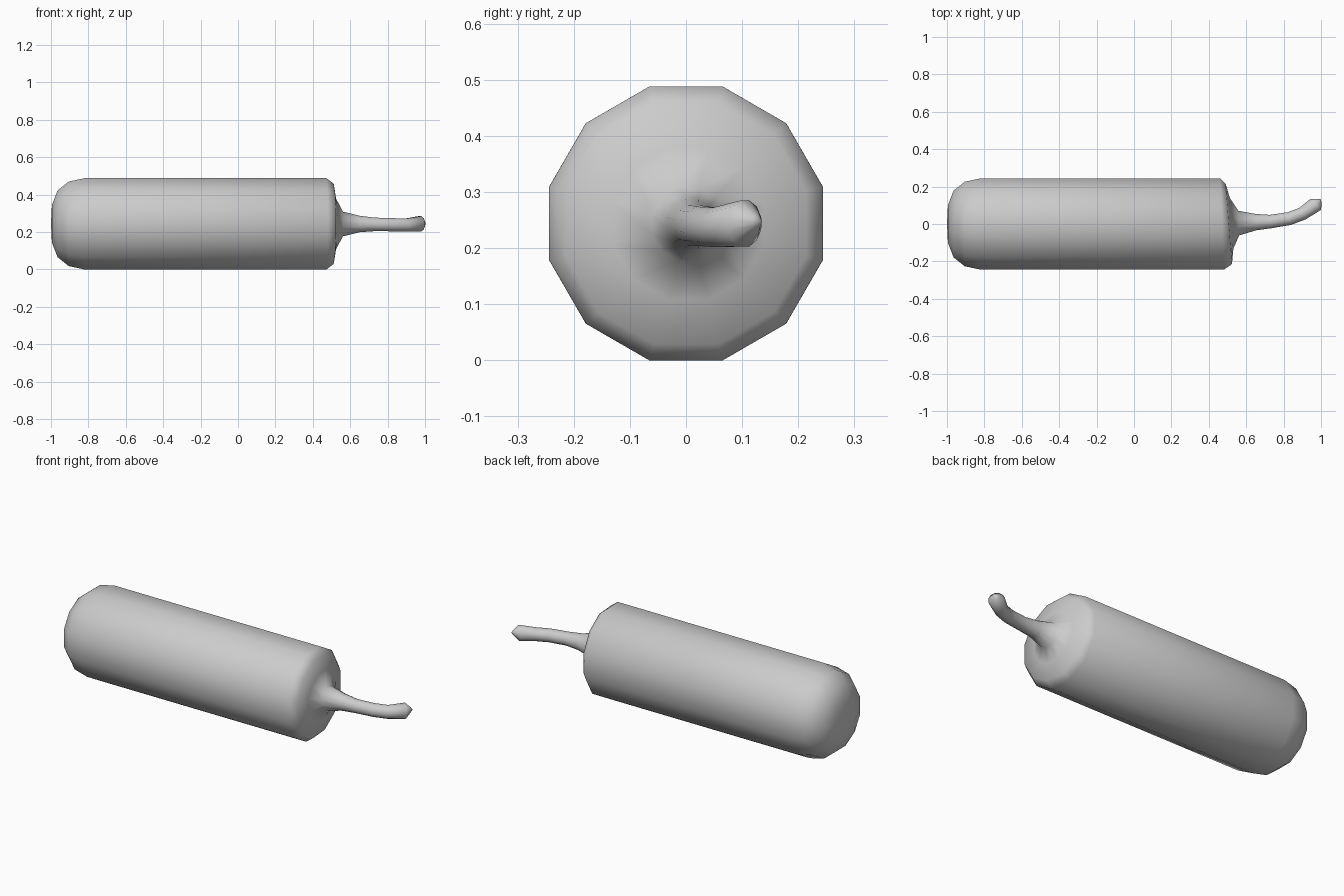
import bpy, bmesh, math
from mathutils import Vector

if "Cube" in bpy.data.objects:
    bpy.data.objects.remove(bpy.data.objects["Cube"])

SIDES = 12
FLAT = math.cos(math.pi / SIDES)   # radii below are measured to the flats
ZC = 0.244

# Rings: x, y, z of centre, radius, yaw of the ring normal in degrees
rings = [
    # rounded closed end
    (-0.995, 0, ZC, 0.10, 0), (-0.965, 0, ZC, 0.178, 0),
    (-0.905, 0, ZC, 0.226, 0), (-0.82, 0, ZC, 0.244, 0),
    # long barrel and shoulder
    (0.47, 0, ZC, 0.244, 2.5), (0.507, 0, ZC, 0.215, 4.5),
    (0.522, 0.004, ZC, 0.135, 4),
    # neck flaring into the bent stem
    (0.56, 0.005, 0.243, 0.066, 2), (0.65, 0.010, 0.243, 0.044, 3),
    (0.73, 0.013, 0.241, 0.036, 6), (0.83, 0.029, 0.239, 0.035, 15),
    (0.90, 0.055, 0.237, 0.035, 28),
    # knobbed tip
    (0.972, 0.105, 0.244, 0.041, 45), (0.993, 0.126, 0.248, 0.012, 45),
]

bm = bmesh.new()
loops = []
for x, y, z, r, yaw in rings:
    a = math.radians(yaw)
    side = Vector((-math.sin(a), math.cos(a), 0))
    loop = []
    for k in range(SIDES):
        t = (k + 0.5) * 2 * math.pi / SIDES
        p = Vector((x, y, z)) + (side * math.cos(t) + Vector((0, 0, math.sin(t)))) * (r / FLAT)
        loop.append(bm.verts.new(p))
    loops.append(loop)

for a, b in zip(loops, loops[1:]):
    for k in range(SIDES):
        n = (k + 1) % SIDES
        bm.faces.new((a[k], a[n], b[n], b[k]))

# Close both ends with fans
for loop, apex in ((loops[0], (-1.0, 0, ZC)), (loops[-1], (1.0, 0.132, 0.248))):
    v = bm.verts.new(apex)
    for k in range(SIDES):
        bm.faces.new((loop[k], loop[(k + 1) % SIDES], v))

bmesh.ops.recalc_face_normals(bm, faces=bm.faces[:])
for f in bm.faces:
    f.smooth = True
mesh = bpy.data.meshes.new("barrel_with_stem")
bm.to_mesh(mesh)
bm.free()
bpy.context.collection.objects.link(bpy.data.objects.new("barrel_with_stem", mesh))
